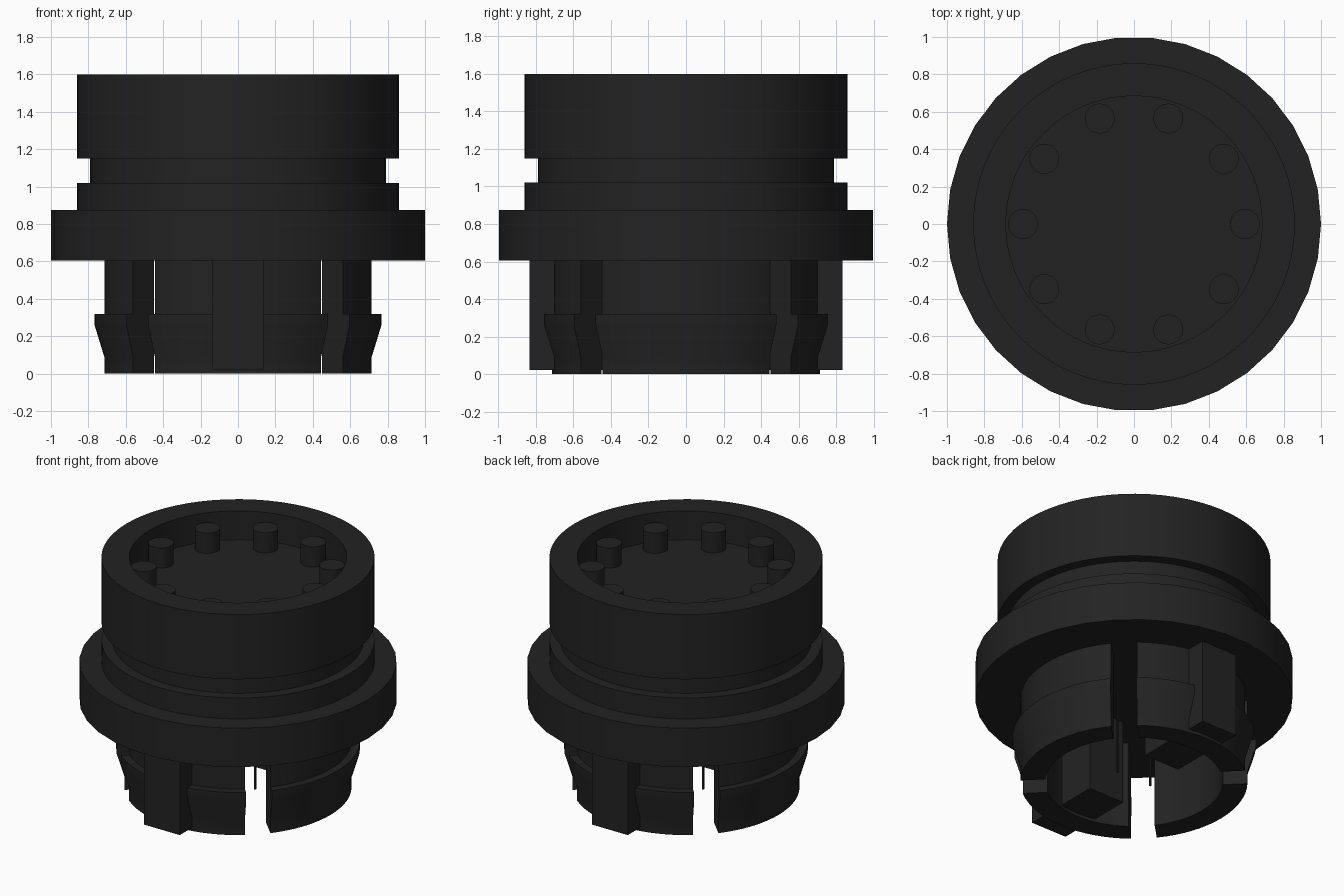
import bpy, bmesh, math
from mathutils import Matrix

if "Cube" in bpy.data.objects:
    bpy.data.objects.remove(bpy.data.objects["Cube"])

black = bpy.data.materials.new("matte black")
black.diffuse_color = (0.0165, 0.0165, 0.0165, 1)
black.use_nodes = True
black.node_tree.nodes["Principled BSDF"].inputs["Base Color"].default_value = black.diffuse_color


def finish(bm, name):
    bmesh.ops.remove_doubles(bm, verts=bm.verts, dist=1e-5)
    bmesh.ops.recalc_face_normals(bm, faces=bm.faces)
    me = bpy.data.meshes.new(name)
    bm.to_mesh(me)
    bm.free()
    me.materials.append(black)
    ob = bpy.data.objects.new(name, me)
    bpy.context.collection.objects.link(ob)
    bpy.ops.object.select_all(action='DESELECT')
    ob.select_set(True)
    bpy.context.view_layer.objects.active = ob
    bpy.ops.object.shade_smooth_by_angle(angle=math.radians(30))
    return ob


def lathe(name, profile, sides):
    """Revolve an (r, z) profile whose ends may sit on the axis."""
    bm = bmesh.new()
    verts = [bm.verts.new((r, 0, z)) for r, z in profile]
    edges = [bm.edges.new(p) for p in zip(verts, verts[1:])]
    bmesh.ops.spin(bm, geom=verts + edges, cent=(0, 0, 0), axis=(0, 0, 1),
                   angle=math.tau, steps=sides, use_duplicate=False)
    return finish(bm, name)


def box(name, x0, x1, y0, y1, z0, z1):
    bm = bmesh.new()
    m = (Matrix.Translation(((x0 + x1) / 2, (y0 + y1) / 2, (z0 + z1) / 2))
         @ Matrix.Diagonal((x1 - x0, y1 - y0, z1 - z0, 1)))
    bmesh.ops.create_cube(bm, size=1, matrix=m)
    return finish(bm, name)


# Flange and grooved socket body with a recessed floor
lathe("flange", [(0, 0.605), (1, 0.605), (1, 0.875), (0, 0.875)], 34)
lathe("socket_body", [(0, 0.86), (0.86, 0.86), (0.86, 1.02), (0.79, 1.02),
                      (0.79, 1.15), (0.86, 1.15), (0.86, 1.6), (0.685, 1.6),
                      (0.685, 1.4), (0, 1.4)], 64)

# Ten contact pins standing in the recess
for i in range(10):
    a = math.tau * i / 10
    bm = bmesh.new()
    bmesh.ops.create_cone(
        bm, cap_ends=True, segments=24, radius1=0.08, radius2=0.08, depth=0.16,
        matrix=Matrix.Translation((0.593 * math.cos(a), 0.593 * math.sin(a), 1.46)))
    finish(bm, f"contact_pin_{i + 1}")

# Four snap fingers, separated by parallel-sided diagonal slots
FINGER = [(0.56, 0), (0.715, 0), (0.715, 0.09), (0.767, 0.26), (0.767, 0.32),
          (0.715, 0.32), (0.715, 0.61), (0.56, 0.61)]
SLOT, STEPS = 0.082, 16
for q in range(4):
    bm = bmesh.new()
    rows = []
    for s in range(STEPS + 1):
        t = 2 * s / STEPS - 1
        row = []
        for r, z in FINGER:
            a = q * math.pi / 2 + t * (math.pi / 4 - math.asin(SLOT / r))
            row.append(bm.verts.new((r * math.cos(a), r * math.sin(a), z)))
        rows.append(row)
    n = len(FINGER)
    for r0, r1 in zip(rows, rows[1:]):
        for k in range(n):
            bm.faces.new((r0[k], r0[(k + 1) % n], r1[(k + 1) % n], r1[k]))
    bm.faces.new(rows[0])
    bm.faces.new(rows[-1][::-1])
    finish(bm, f"snap_finger_{q + 1}")

# Keys passing through the front and back fingers
box("front_key", -0.137, 0.137, -0.835, -0.27, 0.022, 0.61)
box("back_key", -0.137, 0.137, 0.27, 0.835, 0.022, 0.61)

# Thin rods hanging between the keys
for side, name in ((-1, "left_rod"), (1, "right_rod")):
    x = side * 0.133
    box(name, x - 0.006, x + 0.006, -0.006, 0.006, 0.022, 0.61)
